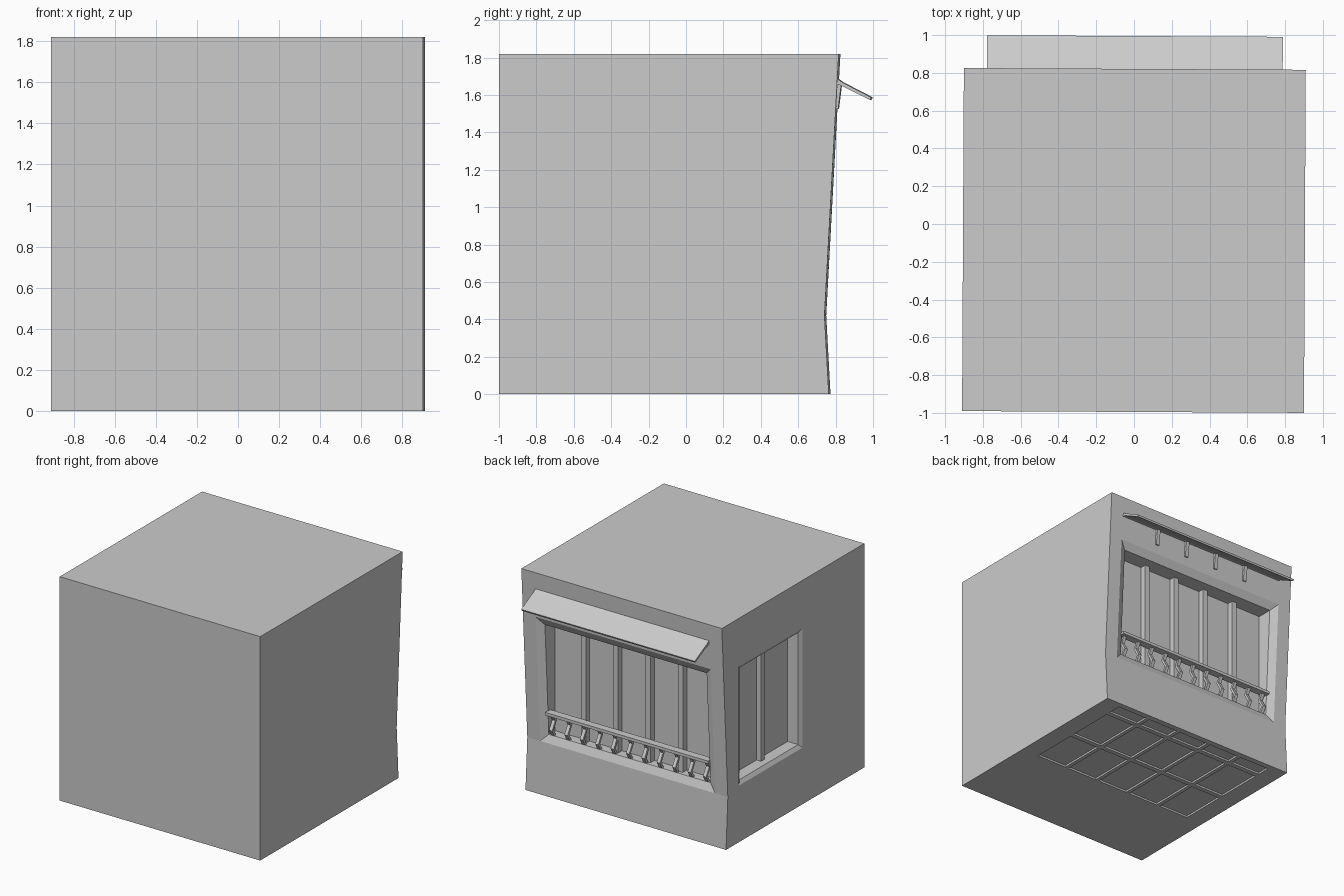
import bpy, bmesh, math
from mathutils import Matrix

if "Cube" in bpy.data.objects:
    bpy.data.objects.remove(bpy.data.objects["Cube"])

TWIST = Matrix.Rotation(math.radians(-0.3), 4, 'Z')  # whole building is turned a hair


def finish(name, bm):
    bmesh.ops.recalc_face_normals(bm, faces=bm.faces)
    bm.transform(TWIST)
    me = bpy.data.meshes.new(name)
    bm.to_mesh(me)
    bm.free()
    ob = bpy.data.objects.new(name, me)
    bpy.context.collection.objects.link(ob)
    return ob


def loft(bm, loops):
    """Skin a stack of equal-length closed loops and cap both ends."""
    rows = [[bm.verts.new(p) for p in l] for l in loops]
    n = len(rows[0])
    for a, b in zip(rows, rows[1:]):
        for i in range(n):
            j = (i + 1) % n
            bm.faces.new((a[i], a[j], b[j], b[i]))
    bm.faces.new(rows[0])
    bm.faces.new(rows[-1])


def prism_x(bm, profile, x0, x1):
    """Extrude a (y, z) profile along x."""
    loft(bm, [[(x, y, z) for y, z in profile] for x in (x0, x1)])


def box(bm, x0, x1, y0, y1, z0, z1):
    prism_x(bm, [(y0, z0), (y1, z0), (y1, z1), (y0, z1)], x0, x1)


def rect(a0, a1, b0, b1, grow):
    return [(a0 - grow, b0 - grow), (a1 + grow, b0 - grow),
            (a1 + grow, b1 + grow), (a0 - grow, b1 + grow)]


def wall_y(z):
    return 0.745 + (z - 0.42) * 0.0543


def cut(target, bm, name):
    cutter = finish(name, bm)
    mod = target.modifiers.new(name, 'BOOLEAN')
    mod.operation, mod.solver, mod.object = 'DIFFERENCE', 'EXACT', cutter
    bpy.context.view_layer.objects.active = target
    bpy.ops.object.modifier_apply(modifier=name)
    bpy.data.objects.remove(cutter)


# Building block with a leaning back wall
bm = bmesh.new()
prism_x(bm, [(-0.995, 0), (0.768, 0), (0.745, 0.42), (0.821, 1.82), (-0.995, 1.82)],
        -0.905, 0.905)
body = finish("building", bm)

# Chamfered back window recess
bm = bmesh.new()
win = (-0.73, 0.73, 0.48, 1.39)
loft(bm, [[(x, wall_y(z) + 0.03, z) for x, z in rect(*win, 0.12)],
          [(x, wall_y(z) - 0.03, z) for x, z in rect(*win, 0)],
          [(x, 0.64, z) for x, z in rect(*win, 0)]])
cut(body, bm, "back_window_cutter")

# Chamfered side window recess
bm = bmesh.new()
side = (-0.18, 0.57, 0.49, 1.40)
loft(bm, [[(x, y, z) for y, z in rect(*side, g)]
          for x, g in ((-0.925, 0.06), (-0.885, 0), (-0.79, 0))])
cut(body, bm, "side_window_cutter")

# Shallow square panels under the floor
bm = bmesh.new()
for i in range(5):
    xc = (i - 2) * 0.306
    for y0, y1 in ((0.61, 0.72), (0.17, 0.57), (-0.26, 0.13)):
        box(bm, xc - 0.137, xc + 0.137, y0, y1, -0.05, 0.015)
cut(body, bm, "floor_panel_cutter")

# Window mullions
bm = bmesh.new()
for k in (-1.5, -0.5, 0.5, 1.5):
    x = k * 0.292
    box(bm, x - 0.022, x + 0.022, 0.63, 0.69, 0.47, 1.40)
finish("back_window_mullions", bm)
bm = bmesh.new()
box(bm, -0.83, -0.78, 0.173, 0.217, 0.48, 1.41)
finish("side_window_mullion", bm)

# Balcony handrail
bm = bmesh.new()
box(bm, -0.735, 0.735, 0.695, 0.757, 0.648, 0.672)
finish("handrail", bm)

# Bellied flat balusters
bm = bmesh.new()
path = [(0.735, 0.655), (0.705, 0.60), (0.745, 0.53), (0.715, 0.475)]
profile = path + [(y - 0.022, z) for y, z in reversed(path)]
for i in range(11):
    x = (i - 5) * 0.139
    prism_x(bm, profile, x - 0.014, x + 0.014)
finish("balusters", bm)

# Sloping awning slab with wall ledge
bm = bmesh.new()
prism_x(bm, [(0.80, 1.695), (0.84, 1.667), (0.995, 1.587), (0.988, 1.573),
             (0.83, 1.652), (0.80, 1.655)], -0.783, 0.783)
finish("awning", bm)

# Tapered awning brackets
bm = bmesh.new()
for k in (-1.5, -0.5, 0.5, 1.5):
    x = k * 0.292
    prism_x(bm, [(0.79, 1.525), (0.816, 1.525), (0.833, 1.66), (0.79, 1.66)],
            x - 0.015, x + 0.015)
finish("awning_brackets", bm)
